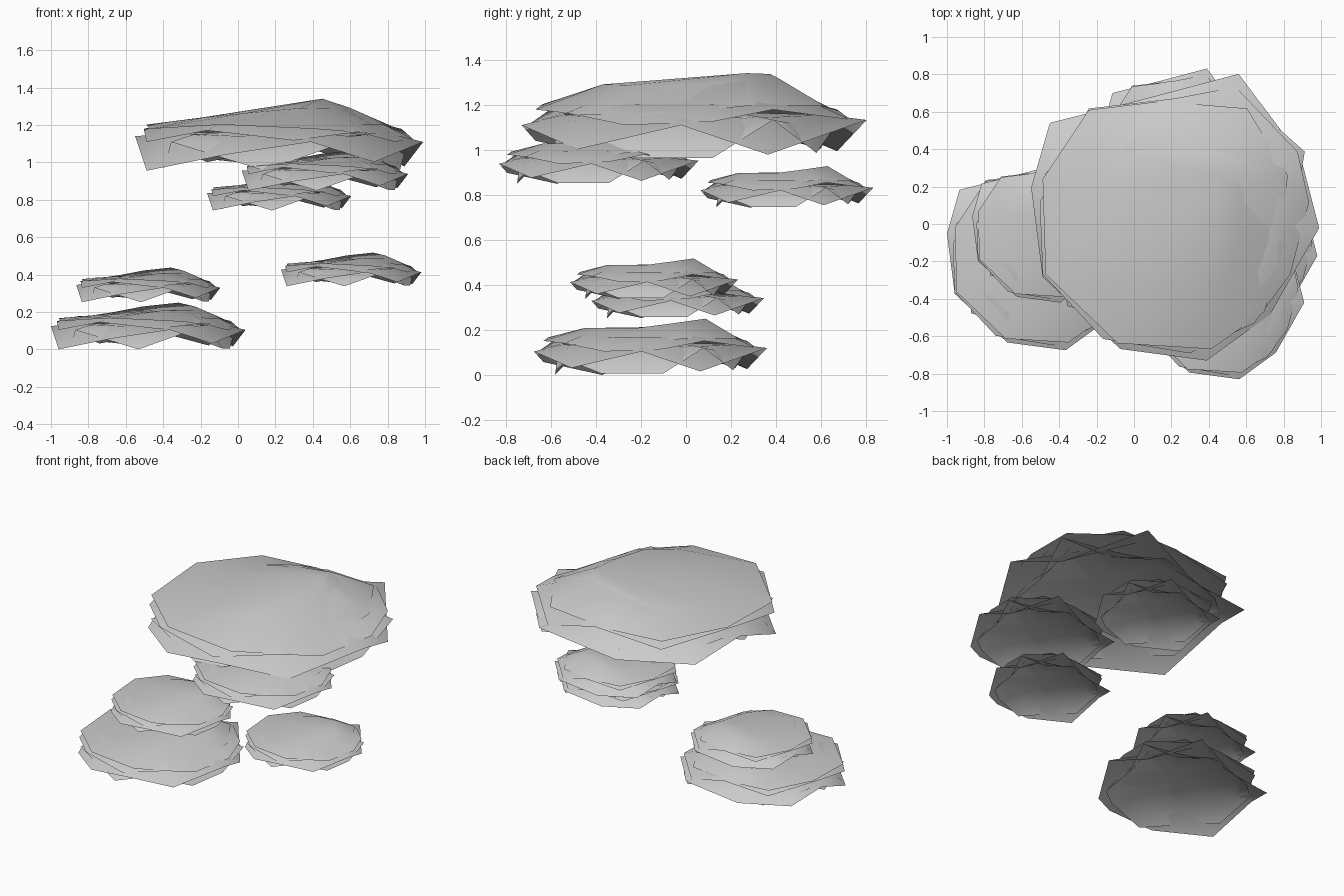
import bpy, bmesh

if "Cube" in bpy.data.objects:
    bpy.data.objects.remove(bpy.data.objects["Cube"])

# Rim outlines of the stacked foliage shells, in unit clump space (radius 1, height 0.52)
SKIRT = [(1, -.08, .22), (.87, .42, .05), (.44, .99, .25), (-.2, .82, .07), (-.87, .65, .14),
         (-1, .2, .26), (-.92, -.42, .02), (-.38, -.92, .13), (.22, -1, .22), (.66, -.68, .08)]
MIDDLE = [(.9, .45, .25), (.62, .7, .06), (.1, .8, .2), (-.5, .72, .08), (-.9, .3, .25), (-.8, -.15, .04),
          (-.75, -.62, .22), (-.1, -.82, .02), (.35, -.8, .18), (.76, -.42, .03), (.84, .1, .03)]
UPPER = [(.93, .1, .24), (.85, .45, .31), (.42, .9, .25), (0, .82, .31), (-.6, .75, .24), (-.94, .1, .31),
         (-.92, -.4, .22), (-.5, -.85, .3), (.1, -.95, .23), (.55, -.74, .29), (.8, -.4, .22)]
CAP = [(.78, .29, .33), (.5, .75, .33), (-.1, .8, .31), (-.6, .74, .31), (-.92, .26, .34),
       (-.9, -.4, .31), (-.4, -.88, .34), (.25, -.92, .31), (.62, -.66, .28), (.76, -.2, .28)]


def shell(bm, rim, ring, apex, place):
    """Umbrella: jagged rim, inner ring (scale, heights) and a central apex."""
    cx, cy, cz, s = place
    put = lambda u, v, w: bm.verts.new((cx + u * s, cy + v * s, cz + w * s))
    k, heights = ring
    n = len(rim)
    outer = [put(*p) for p in rim]
    inner = [put(p[0] * k, p[1] * k, heights[i % len(heights)]) for i, p in enumerate(rim)]
    top = put(*apex)
    for i in range(n):
        j = (i + 1) % n
        bm.faces.new((outer[i], outer[j], inner[j], inner[i]))
        bm.faces.new((inner[i], inner[j], top))


def clump(name, place, covered=False):
    bm = bmesh.new()
    shell(bm, SKIRT, (.76, [.28, .26]), (0, 0, .3), place)
    shell(bm, MIDDLE, (.8, [.27, .23, .26]), (.05, .05, .32), place)
    shell(bm, UPPER, (.78, [.34, .36]), (.05, .05, .38), place)
    # upper layer, higher at the back and with a raised front leaf
    shell(bm, CAP, (.62, [.46, .5, .46, .4, .37, .37, .38, .42, .42, .42]), (.15, .1, .43), place)
    if covered:
        # smooth dome closing the top of the largest clump
        shell(bm, CAP, (.58, [.47, .515, .46, .41, .39, .39, .42, .455, .45, .45]), (.3, .3, .52), place)
    mesh = bpy.data.meshes.new(name)
    bm.to_mesh(mesh)
    bm.free()
    for p in mesh.polygons:
        p.use_smooth = True
    bpy.context.collection.objects.link(bpy.data.objects.new(name, mesh))


clump("crown_foliage", (.22, .04, .94, .77), True)
clump("upper_front_foliage", (.465, -.385, .84, .445))
clump("upper_back_foliage", (.22, .45, .735, .385))
clump("low_left_foliage", (-.48, -.155, -.01, .52))
clump("low_left_top_foliage", (-.48, -.035, .245, .385))
clump("low_right_foliage", (.605, -.14, .33, .375))
